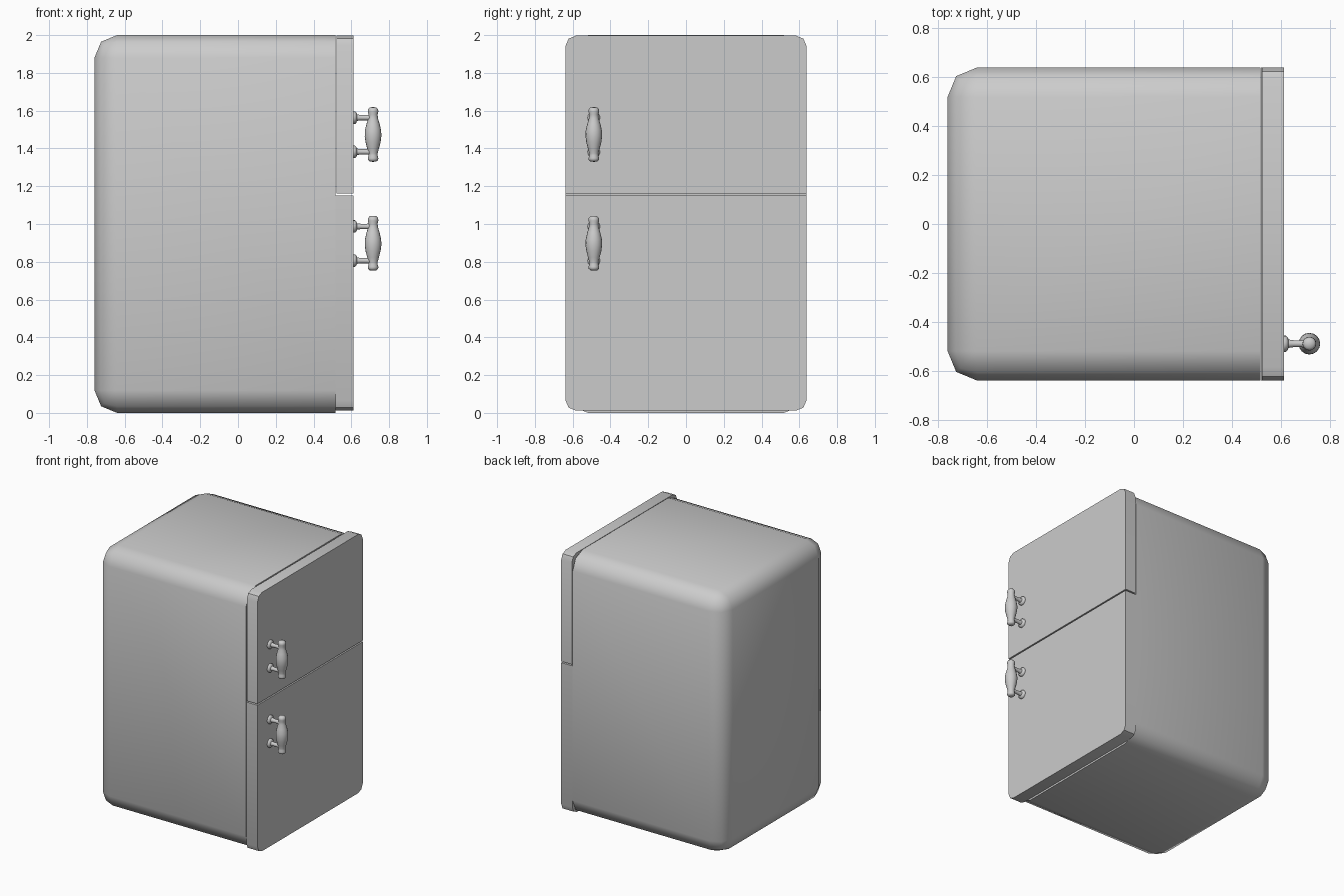
import bpy, bmesh, math
from mathutils import Matrix, Vector

if "Cube" in bpy.data.objects:
    bpy.data.objects.remove(bpy.data.objects["Cube"])


def make_object(bm, name, angle):
    bmesh.ops.recalc_face_normals(bm, faces=bm.faces)
    mesh = bpy.data.meshes.new(name)
    bm.to_mesh(mesh)
    bm.free()
    obj = bpy.data.objects.new(name, mesh)
    bpy.context.collection.objects.link(obj)
    bpy.ops.object.select_all(action='DESELECT')
    obj.select_set(True)
    bpy.context.view_layer.objects.active = obj
    bpy.ops.object.shade_smooth_by_angle(angle=math.radians(angle))
    return obj


def rounded_box(name, lo, hi, radius, pick, angle):
    """Box whose edges chosen by pick(a, b) get a two-step round."""
    lo, hi = Vector(lo), Vector(hi)
    bm = bmesh.new()
    bmesh.ops.create_cube(bm, size=1, matrix=Matrix.Translation((lo + hi) / 2)
                          @ Matrix.Diagonal((*(hi - lo), 1)))
    edges = [e for e in bm.edges if pick(e.verts[0].co, e.verts[1].co)]
    bmesh.ops.bevel(bm, geom=edges, offset=radius, offset_type='OFFSET',
                    segments=2, profile=0.5, affect='EDGES')
    return make_object(bm, name, angle)


def lathe(name, profile, matrix, steps=16):
    """Turn a (radius, height) profile around z, then place it."""
    bm = bmesh.new()
    verts = [bm.verts.new((r, 0, z)) for r, z in profile]
    edges = [bm.edges.new(p) for p in zip(verts, verts[1:])]
    bmesh.ops.spin(bm, geom=verts + edges, cent=(0, 0, 0), axis=(0, 0, 1),
                   angle=math.tau, steps=steps)
    bmesh.ops.remove_doubles(bm, verts=bm.verts, dist=0.0005)
    bmesh.ops.transform(bm, matrix=matrix, verts=bm.verts)
    return make_object(bm, name, 50)


# Cabinet: every edge rounded except around the door opening
W = 0.638
FRONT = 0.515
rounded_box("cabinet", (-0.76, -W, 0), (FRONT, W, 2), 0.12,
            lambda a, b: min(a.x, b.x) < 0, 50)


# Doors: only the outer corners are rounded
def door_corner(side):
    return lambda a, b: (abs(a.x - b.x) > 0.01
                         and abs(a.z - b.z) < 0.01 and side(a.z))


rounded_box("upper_door", (0.522, -W, 1.162), (0.612, W, 1.997), 0.055,
            door_corner(lambda z: z > 1.9), 30)
rounded_box("lower_door", (0.517, -W, 0.012), (0.612, W, 1.152), 0.055,
            door_corner(lambda z: z < 0.1), 30)

# Handles: turned grip on two flanged posts
GRIP = [(0, 0.145), (0.018, 0.143), (0.027, 0.133), (0.028, 0.12),
        (0.024, 0.105), (0.026, 0.085), (0.035, 0.055), (0.043, 0.02),
        (0.044, -0.01), (0.040, -0.04), (0.031, -0.075), (0.024, -0.1),
        (0.024, -0.112), (0.028, -0.125), (0.027, -0.135),
        (0.018, -0.143), (0, -0.145)]
POST = [(0, 0), (0.033, 0), (0.033, 0.009), (0.026, 0.016), (0.017, 0.019),
        (0.014, 0.04), (0.014, 0.07), (0.017, 0.1), (0, 0.1)]
HY = -0.488
for side, z in (("upper", 1.474), ("lower", 0.898)):
    lathe(side + "_handle_grip", GRIP, Matrix.Translation((0.715, HY, z)))
    for end, dz in (("top", 0.089), ("bottom", -0.092)):
        lathe(f"{side}_handle_{end}_post", POST,
              Matrix.Translation((0.611, HY, z + dz))
              @ Matrix.Rotation(math.pi / 2, 4, 'Y'))
